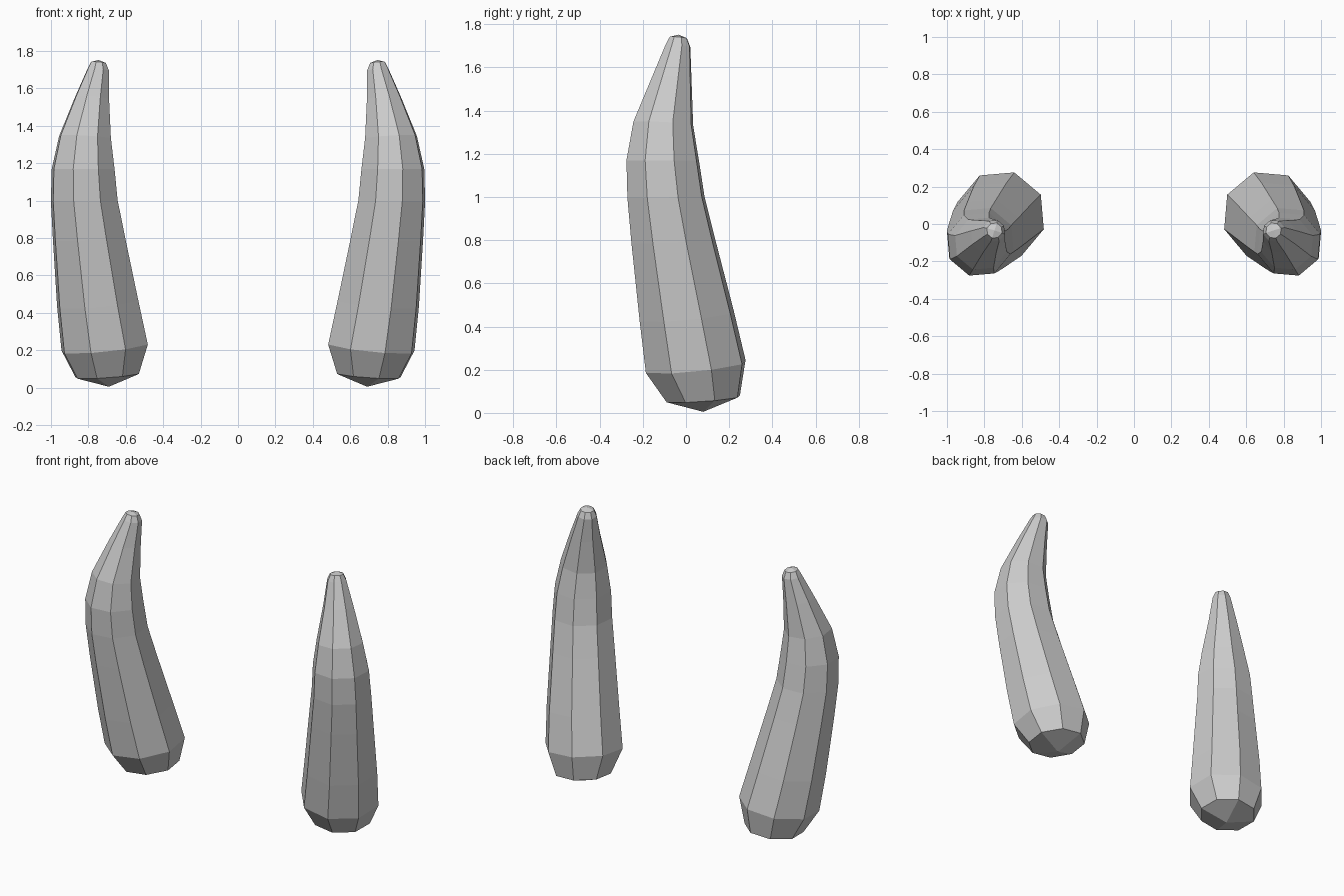
import bpy, bmesh
from math import sin, cos, radians

if "Cube" in bpy.data.objects:
    bpy.data.objects.remove(bpy.data.objects["Cube"])

SIDES = 8
# Rings from base to tip: centre x, centre y, centre z, radius, tilt
RINGS = [
    (0.70, 0.08, 0.065, 0.178, 0.10),
    (0.713, 0.045, 0.215, 0.242, 0.14),
    (0.75, 0.003, 0.45, 0.228, 0.13),
    (0.797, -0.06, 0.80, 0.202, 0.08),
    (0.822, -0.093, 1.00, 0.187, 0.03),
    (0.828, -0.108, 1.17, 0.176, 0.0),
    (0.818, -0.105, 1.34, 0.145, -0.08),
    (0.78, -0.065, 1.55, 0.095, -0.12),
    (0.748, -0.037, 1.70, 0.060, -0.12),
    (0.746, -0.035, 1.738, 0.042, -0.12),
]
BASE_POINT = (0.69, 0.08, 0.005)
TIP_POINT = (0.746, -0.034, 1.752)


def add_ring(bm, cx, cy, cz, r, tilt, mirror):
    ring = []
    for i in range(SIDES):
        a = radians(17.5 + 45 * i)
        # each ring leans along the diagonal the horn bends toward
        z = cz - tilt * r * cos(a + radians(45))
        ring.append(bm.verts.new((mirror * (cx + r * cos(a)), cy + r * sin(a), z)))
    return ring


def cap(bm, ring, point, mirror):
    # four quads meeting in a centre point
    c = bm.verts.new((mirror * point[0], point[1], point[2]))
    for i in range(0, SIDES, 2):
        bm.faces.new((c, ring[i], ring[i + 1], ring[(i + 2) % SIDES]))


def horn(name, mirror):
    bm = bmesh.new()
    rings = [add_ring(bm, *r, mirror) for r in RINGS]
    for lo, hi in zip(rings, rings[1:]):
        for i in range(SIDES):
            j = (i + 1) % SIDES
            bm.faces.new((lo[i], lo[j], hi[j], hi[i]))
    cap(bm, rings[0], BASE_POINT, mirror)
    cap(bm, rings[-1], TIP_POINT, mirror)
    bmesh.ops.recalc_face_normals(bm, faces=bm.faces)
    mesh = bpy.data.meshes.new(name)
    bm.to_mesh(mesh)
    bm.free()
    bpy.context.collection.objects.link(bpy.data.objects.new(name, mesh))


# Mirrored pair of horns
horn("horn_right", 1)
horn("horn_left", -1)
